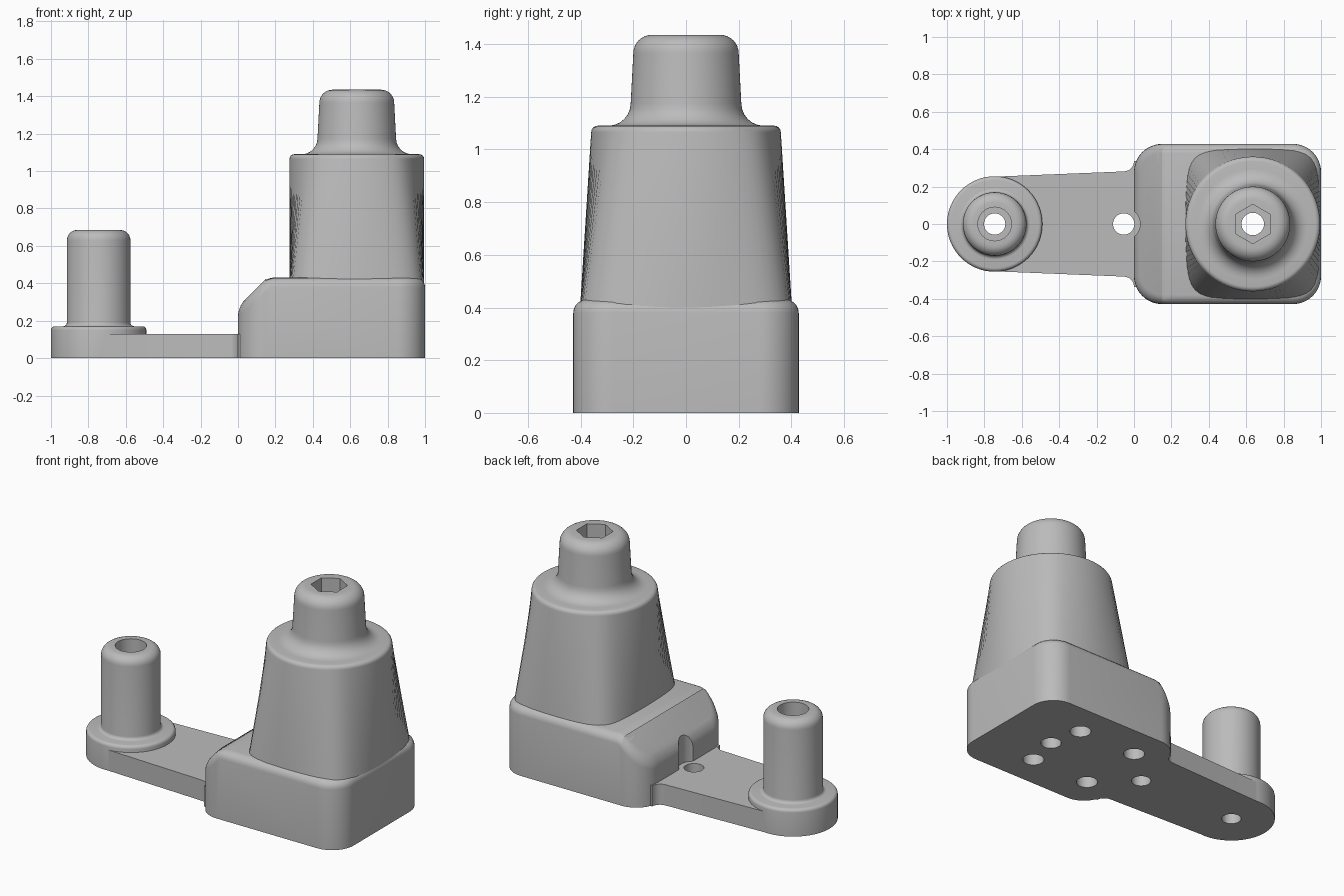
import bpy, bmesh
from math import sin, cos, pi, radians
from mathutils import Vector

if "Cube" in bpy.data.objects:
    bpy.data.objects.remove(bpy.data.objects["Cube"])

grey = bpy.data.materials.new("plain grey")
grey.use_nodes = True
grey.diffuse_color = (0.5, 0.5, 0.5, 1)
grey.node_tree.nodes["Principled BSDF"].inputs["Base Color"].default_value = (0.5, 0.5, 0.5, 1)

POST_X, SCREW_X, TOWER_X = -0.745, -0.055, 0.635


def make(name, bm):
    bmesh.ops.recalc_face_normals(bm, faces=bm.faces)
    mesh = bpy.data.meshes.new(name)
    bm.to_mesh(mesh)
    bm.free()
    mesh.materials.append(grey)
    ob = bpy.data.objects.new(name, mesh)
    bpy.context.collection.objects.link(ob)
    return ob


def arc(cr, cz, r, start, end, n=6):
    """Profile points (radius, height) along an arc, angles in degrees."""
    angles = [radians(start + (end - start) * i / n) for i in range(n + 1)]
    return [(cr + r * cos(a), cz + r * sin(a)) for a in angles]


def ring(bm, cx, cy, hx, hy, z, power=2, n=96, turn=0):
    """Loop of vertices: a circle at power 2, a rounded box at higher powers."""
    verts = []
    for i in range(n):
        a = 2 * pi * i / n + turn
        c, s = cos(a), sin(a)
        k = (abs(c / hx) ** power + abs(s / hy) ** power) ** (-1 / power)
        verts.append(bm.verts.new((cx + k * c, cy + k * s, z)))
    return verts


def skin(bm, rings):
    for low, high in zip(rings, rings[1:]):
        for i in range(len(low)):
            j = (i + 1) % len(low)
            bm.faces.new((low[i], low[j], high[j], high[i]))
    bm.faces.new(rings[0][::-1])
    bm.faces.new(rings[-1])


def lathe(name, profile, cx, cy=0, n=64, turn=0):
    bm = bmesh.new()
    skin(bm, [ring(bm, cx, cy, r, r, z, n=n, turn=turn) for r, z in profile])
    return make(name, bm)


# Flat arm with small fillets where it meets the block
bm = bmesh.new()
side = [(POST_X, 0.253), (SCREW_X, 0.281)]
side += [(SCREW_X + 0.055 * sin(a), 0.336 - 0.055 * cos(a))
         for a in [pi / 2 * i / 6 for i in range(1, 7)]]
side.append((0.03, 0.336))
outline = side + [(x, -y) for x, y in reversed(side)]
face = bm.faces.new([bm.verts.new((x, y, 0)) for x, y in outline])
top = bmesh.ops.extrude_face_region(bm, geom=[face])["geom"]
bmesh.ops.translate(bm, vec=(0, 0, 0.13), verts=[g for g in top if isinstance(g, bmesh.types.BMVert)])
arm = make("arm", bm)

# Small post on its round collar
post = lathe("post", [(0.255, 0)] + arc(0.235, 0.15, 0.02, 0, 90, 4)
             + arc(0.19, 0.19, 0.02, 270, 180, 4)
             + arc(0.115, 0.63, 0.055, 0, 90), POST_X)

# Rounded block with a sloped shoulder
bm = bmesh.new()
bmesh.ops.create_cube(bm, size=1)
bmesh.ops.scale(bm, vec=(1, 0.856, 0.43), verts=bm.verts)
bmesh.ops.translate(bm, vec=(0.5, 0, 0.215), verts=bm.verts)
upright = [e for e in bm.edges if abs(e.verts[0].co.z - e.verts[1].co.z) > 0.1]
bmesh.ops.bevel(bm, geom=upright, offset=0.15, segments=12, profile=0.5, affect='EDGES')
cut = bmesh.ops.bisect_plane(bm, geom=bm.verts[:] + bm.edges[:] + bm.faces[:],
                             plane_co=(0, 0, 0.275), plane_no=Vector((-1, 0, 1)), clear_outer=True)
bmesh.ops.holes_fill(bm, edges=[g for g in cut["geom_cut"] if isinstance(g, bmesh.types.BMEdge)])
bmesh.ops.recalc_face_normals(bm, faces=bm.faces)
rim = [e for e in bm.edges if min(v.co.z for v in e.verts) > 0.01
       and e.calc_face_angle(0) > radians(25)]
bmesh.ops.bevel(bm, geom=rim, offset=0.05, segments=5, profile=0.5, affect='EDGES', clamp_overlap=False)
block = make("block", bm)

# Tower: rounded box below, blending to a circle, with a knob on top
bm = bmesh.new()
profile = (arc(0.335, 1.065, 0.025, 0, 90, 4) + arc(0.295, 1.175, 0.085, 270, 180)
           + arc(0.13, 1.365, 0.07, 0, 90, 8))
rings = [ring(bm, TOWER_X, 0, 0.36, 0.406, 0.34, power=6)]
rings += [ring(bm, TOWER_X, 0, r, r, z) for r, z in profile]
skin(bm, rings)
tower = make("tower", bm)

# Holes: (radius, bottom, top, x, y, sides)
holes = [(0.057, -0.1, 1, POST_X, 0, 32), (0.09, 0.13, 1, POST_X, 0, 32),
         (0.057, -0.1, 0.5, SCREW_X, 0, 32), (0.088, 0.13, 0.6, SCREW_X, 0, 32),
         (0.06, -0.1, 1.6, TOWER_X, 0, 32), (0.105, 1.3, 1.6, TOWER_X, 0, 6)]
holes += [(0.062, -0.1, 0.25, x, y, 32) for x in (0.18, 0.59) for y in (-0.215, 0.215)]
cutters = [lathe("hole_cutter", [(r, low), (r, high)], x, y, n, pi / 2)
           for r, low, high, x, y, n in holes]
parts = {arm: cutters[:4], post: cutters[:2], block: cutters[2:5] + cutters[6:], tower: cutters[4:6]}

for part, tools in parts.items():
    bpy.ops.object.select_all(action='DESELECT')
    part.select_set(True)
    bpy.context.view_layer.objects.active = part
    for tool in tools:
        mod = part.modifiers.new("hole", 'BOOLEAN')
        mod.operation, mod.solver, mod.object = 'DIFFERENCE', 'EXACT', tool
        bpy.ops.object.modifier_apply(modifier=mod.name)
    bpy.ops.object.shade_smooth_by_angle(angle=radians(30))

for cutter in cutters:
    bpy.data.objects.remove(cutter)
